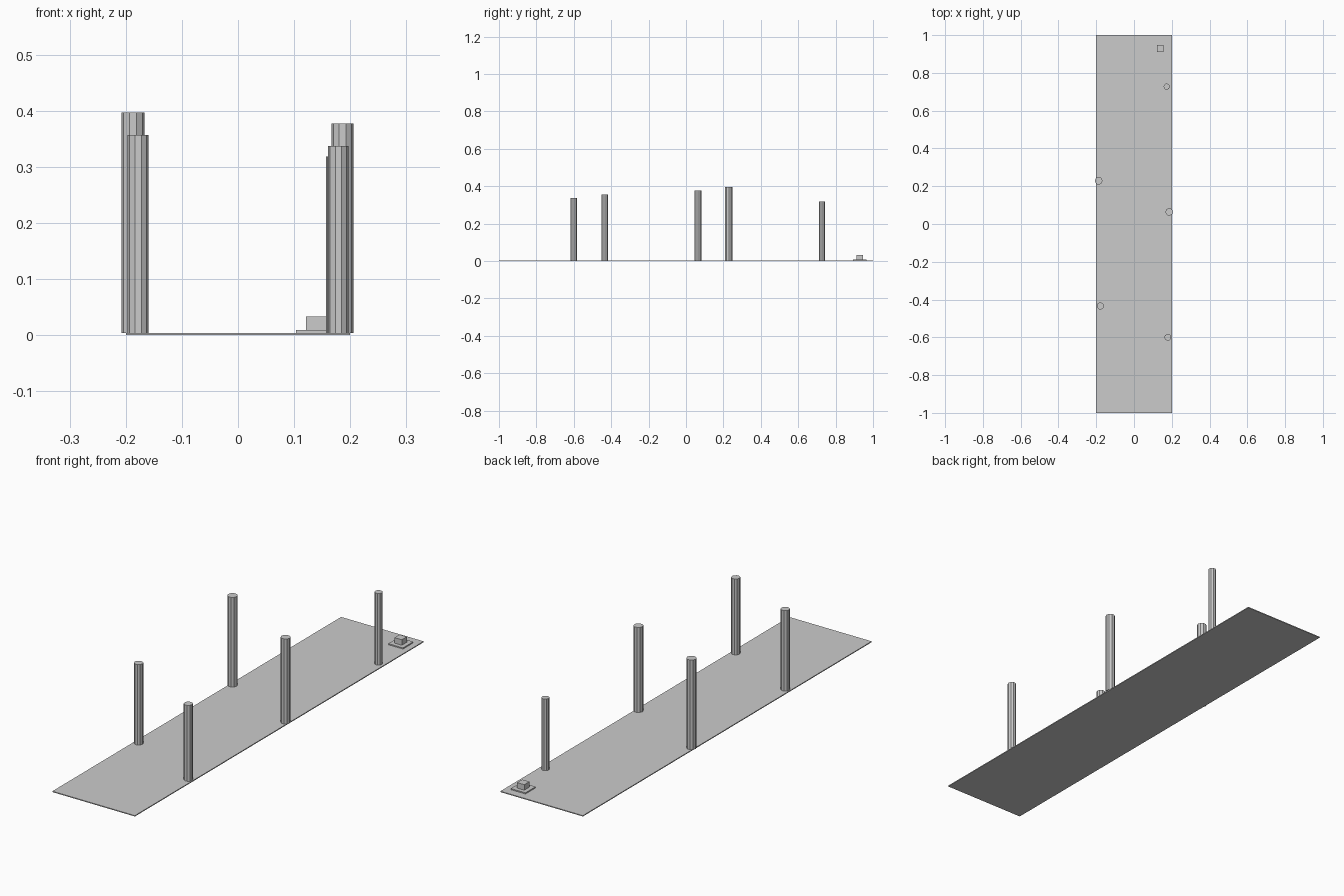
import bpy
import math

if "Cube" in bpy.data.objects:
    bpy.data.objects.remove(bpy.data.objects["Cube"])


def box(name, x, y, z0, z1, sx, sy):
    bpy.ops.mesh.primitive_cube_add(size=1, location=(x, y, (z0 + z1) / 2))
    ob = bpy.context.object
    ob.name = name
    ob.scale = (sx, sy, z1 - z0)
    bpy.ops.object.transform_apply(location=False, rotation=False, scale=True)
    return ob


def post(name, x, y, r, top):
    z0 = 0.004
    bpy.ops.mesh.primitive_cylinder_add(vertices=10, radius=r, depth=top - z0,
                                        location=(x, y, (z0 + top) / 2),
                                        rotation=(0, 0, math.pi / 10))
    bpy.context.object.name = name


# Long thin ground strip
box("ground_strip", 0, 0, 0, 0.004, 0.4, 2)

# Ten-sided posts along both edges: x, y, radius, top height
posts = [(-0.187, 0.229, 0.0206, 0.397),
         (-0.178, -0.434, 0.0187, 0.357),
         (0.186, 0.064, 0.0198, 0.377),
         (0.179, -0.600, 0.0182, 0.337),
         (0.173, 0.727, 0.0163, 0.318)]
for i, p in enumerate(posts):
    post(f"post_{i + 1}", *p)

# Small stepped pedestal in the back right corner
box("pedestal_base", 0.139, 0.929, 0.004, 0.009, 0.071, 0.071)
box("pedestal_block", 0.139, 0.929, 0.009, 0.033, 0.035, 0.035)
